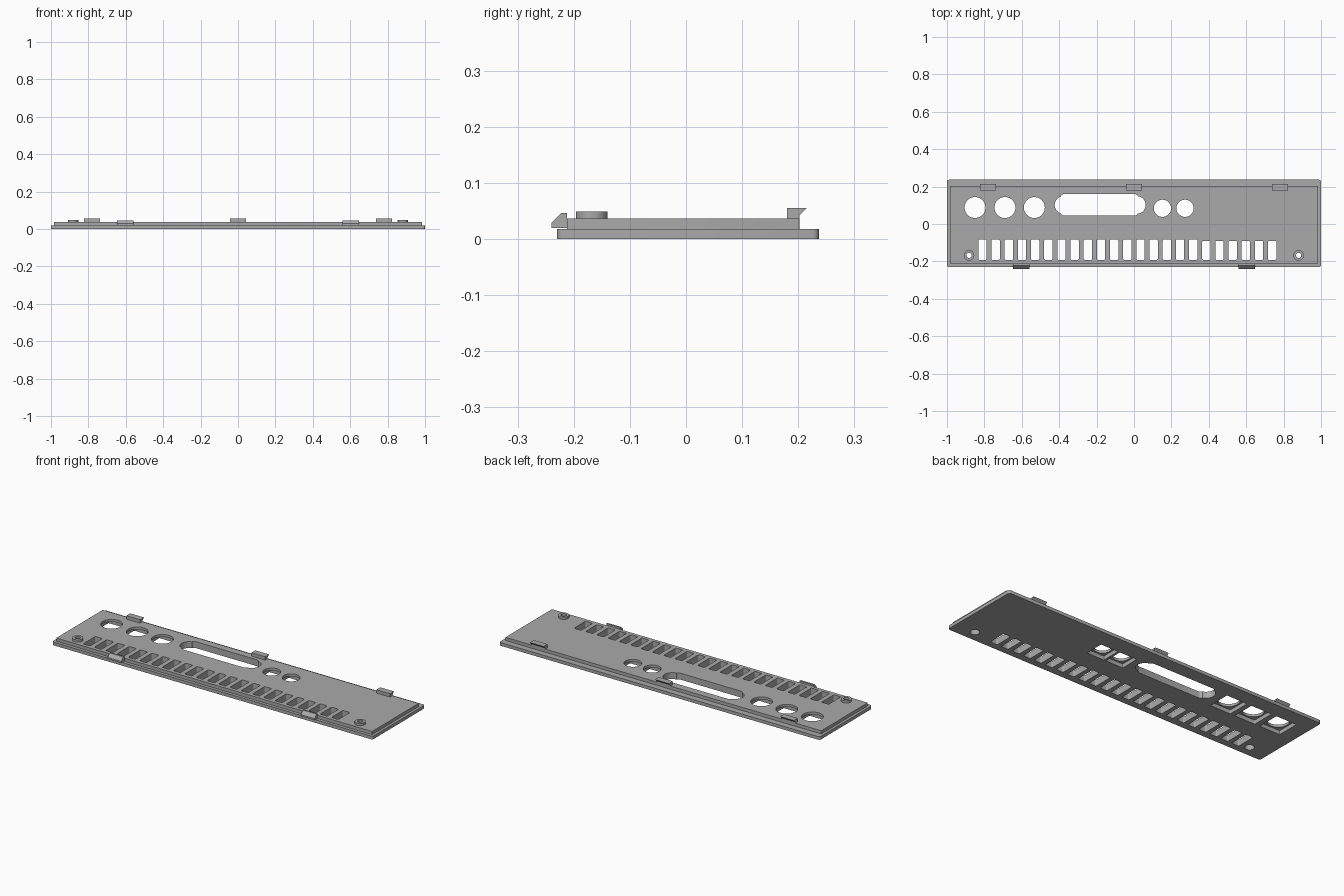
import bpy, bmesh, math
from mathutils import Vector

default = bpy.data.objects.get("Cube")
if default:
    bpy.data.objects.remove(default, do_unlink=True)

grey = bpy.data.materials.new("mid grey plastic")
grey.use_nodes = True
COLOUR = (0.4, 0.4, 0.4, 1)
grey.diffuse_color = COLOUR
grey.node_tree.nodes["Principled BSDF"].inputs["Base Color"].default_value = COLOUR


def extrude(name, points, offset):
    """Solid from a closed loop of 3D points swept along an offset."""
    bm = bmesh.new()
    face = bm.faces.new([bm.verts.new(p) for p in points])
    swept = bmesh.ops.extrude_face_region(bm, geom=[face])["geom"]
    bmesh.ops.translate(bm, vec=Vector(offset),
                        verts=[v for v in swept if isinstance(v, bmesh.types.BMVert)])
    bmesh.ops.recalc_face_normals(bm, faces=bm.faces)
    mesh = bpy.data.meshes.new(name)
    bm.to_mesh(mesh)
    bm.free()
    mesh.materials.append(grey)
    obj = bpy.data.objects.new(name, mesh)
    bpy.context.collection.objects.link(obj)
    return obj


def rounded_box(name, x0, x1, y0, y1, z0, z1, r, steps=4):
    points = []
    corners = [(x1 - r, y1 - r), (x0 + r, y1 - r), (x0 + r, y0 + r), (x1 - r, y0 + r)]
    for quarter, (cx, cy) in enumerate(corners):
        for i in range(steps + 1):
            a = (quarter + i / steps) * math.pi / 2
            points.append((cx + r * math.cos(a), cy + r * math.sin(a), z0))
    return extrude(name, points, (0, 0, z1 - z0))


def disc(name, x, y, r, z0, z1, sides=40):
    angles = [math.tau * i / sides for i in range(sides)]
    return extrude(name, [(x + r * math.cos(a), y + r * math.sin(a), z0) for a in angles],
                   (0, 0, z1 - z0))


def combine(target, tool, operation):
    """Apply a boolean and discard the tool."""
    mod = target.modifiers.new("combine", 'BOOLEAN')
    mod.operation, mod.object, mod.solver = operation, tool, 'EXACT'
    with bpy.context.temp_override(object=target, active_object=target):
        bpy.ops.object.modifier_apply(modifier=mod.name)
    bpy.data.objects.remove(tool, do_unlink=True)


LIP, TOP, BOSS = 0.018, 0.036, 0.049
LOW, HIGH = -0.02, 0.08

# Stepped panel with a wider lip below
panel = rounded_box("panel", -1, 1, -0.23, 0.237, 0, LIP, 0.012)
combine(panel, rounded_box("step", -0.985, 0.985, -0.2125, 0.202, 0.008, TOP, 0.003), 'UNION')

# Screw bosses, open through a counterbore underneath
for x in (-0.882, 0.88):
    combine(panel, disc("boss", x, -0.168, 0.028, 0.03, BOSS), 'UNION')
    combine(panel, disc("screw_hole", x, -0.168, 0.014, LOW, HIGH), 'DIFFERENCE')
    combine(panel, disc("counterbore", x, -0.168, 0.024, LOW, 0.03), 'DIFFERENCE')

# Round socket holes with square pockets underneath
sockets = [(x, 0.088, 0.056) for x in (-0.85, -0.69, -0.533)]
sockets += [(x, 0.084, 0.046) for x in (0.152, 0.273)]
for x, y, r in sockets:
    s = r + 0.008
    combine(panel, rounded_box("pocket", x - s, x + s, y - s, y + s, LOW, 0.022, 0.004), 'DIFFERENCE')
    combine(panel, disc("socket_hole", x, y, r, LOW, HIGH), 'DIFFERENCE')

# Wide connector opening with rounded ends
combine(panel, rounded_box("opening", -0.392, 0.022, 0.045, 0.16, LOW, HIGH, 0.018), 'DIFFERENCE')
for x in (-0.377, 0.015):
    combine(panel, disc("opening_end", x, 0.102, 0.047, LOW, HIGH), 'DIFFERENCE')

# Row of vent slots, the last six slightly shorter
for i in range(23):
    x = -0.81 + i * 0.0704
    back = -0.082 if i < 17 else -0.09
    combine(panel, rounded_box("vent", x - 0.022, x + 0.022, -0.192, back, LOW, HIGH, 0.006), 'DIFFERENCE')

# Snap hooks along both long edges
front_profile = [(-0.2125, 0.019), (-0.24, 0.019), (-0.24, 0.028), (-0.222, 0.046), (-0.2125, 0.046)]
back_profile = [(0.18, TOP), (0.18, 0.055), (0.215, 0.055), (0.202, 0.042), (0.202, TOP)]
for label, profile, places in (("front_hook", front_profile, (-0.603, 0.603)),
                               ("back_hook", back_profile, (-0.78, 0, 0.78))):
    for x in places:
        extrude(label, [(x - 0.043, y, z) for y, z in profile], (0.086, 0, 0))

# Smooth the round walls, keep the edges sharp
bpy.ops.object.select_all(action='DESELECT')
panel.select_set(True)
bpy.context.view_layer.objects.active = panel
bpy.ops.object.shade_smooth_by_angle(angle=math.radians(30))
